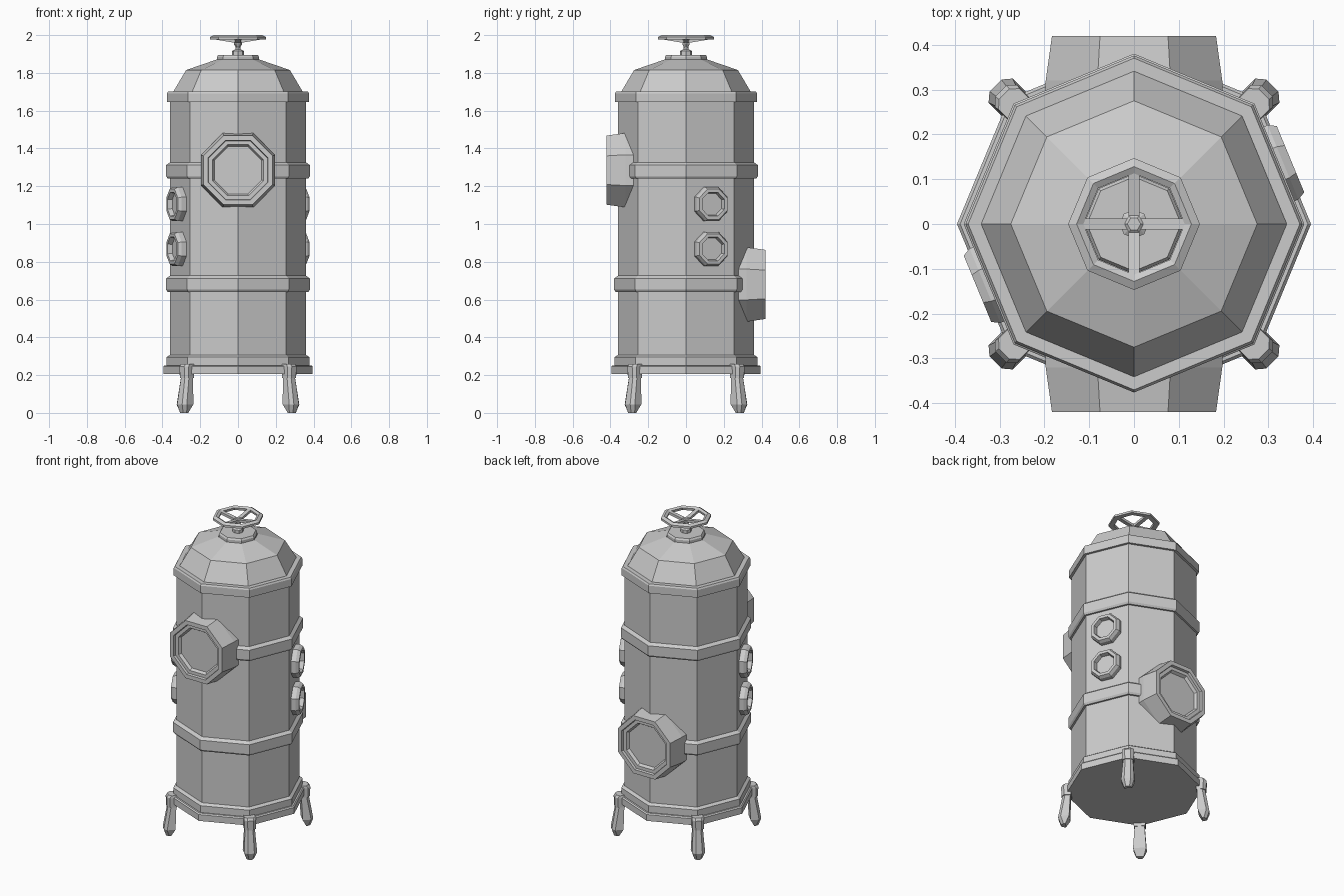
import bpy, bmesh, math
from mathutils import Matrix, Vector

if "Cube" in bpy.data.objects:
    bpy.data.objects.remove(bpy.data.objects["Cube"])


def finish(bm, name):
    bmesh.ops.remove_doubles(bm, verts=bm.verts, dist=1e-5)
    bmesh.ops.recalc_face_normals(bm, faces=bm.faces)
    me = bpy.data.meshes.new(name)
    bm.to_mesh(me)
    bm.free()
    ob = bpy.data.objects.new(name, me)
    bpy.context.collection.objects.link(ob)
    return ob


def lathe(name, profile, mat=Matrix(), offset=0.0, closed=False, sides=8):
    """Faceted revolve of (radius, height); radius 0 makes a cap."""
    bm = bmesh.new()
    rings = []
    for r, h in profile:
        if r == 0:
            rings[-1:] and bm.faces.new(rings[-1])
            continue
        rings.append([bm.verts.new(mat @ Vector((
            r * math.cos(offset + 2 * math.pi * i / sides),
            r * math.sin(offset + 2 * math.pi * i / sides), h)))
            for i in range(sides)])
    pairs = list(zip(rings, rings[1:]))
    if closed:
        pairs.append((rings[-1], rings[0]))
    for a, b in pairs:
        for i in range(sides):
            j = (i + 1) % sides
            bm.faces.new((a[i], a[j], b[j], b[i]))
    return finish(bm, name)


def loft(name, sections, mat):
    """Solid through cross-sections given as lists of points."""
    bm = bmesh.new()
    rings = [[bm.verts.new(mat @ Vector(p)) for p in s] for s in sections]
    n = len(rings[0])
    for a, b in zip(rings, rings[1:]):
        for i in range(n):
            j = (i + 1) % n
            bm.faces.new((a[i], a[j], b[j], b[i]))
    bm.faces.new(rings[0])
    bm.faces.new(rings[-1])
    return finish(bm, name)


# Tank shell, dome and top collar
lathe("tank_body", [(0.36, 0.22), (0.36, 1.69)])
lathe("dome", [(0.345, 1.69), (0.34, 1.705), (0.275, 1.815), (0.115, 1.87)])
lathe("top_collar", [(0.112, 1.865), (0.112, 1.885), (0.105, 1.895), (0.1, 1.895), (0, 0)])

# Base flange with closed underside
base = [(0.395, 0.205), (0.395, 0.245), (0.388, 0.252), (0.378, 0.252),
        (0.378, 0.295), (0.36, 0.307)]
lathe("base_flange", base)
lathe("base_plate", [(0.395, 0.205), (0, 0)])

# Reinforcing bands
for name, z in (("lower_band", 0.64), ("middle_band", 1.24)):
    lathe(name, [(0.358, z), (0.372, z), (0.38, z + 0.012), (0.38, z + 0.072), (0.358, z + 0.088)])
lathe("top_band", [(0.358, 1.645), (0.376, 1.645), (0.376, 1.692), (0.37, 1.702), (0.338, 1.702)])


# Portholes: profile uses flat-to-flat half widths, converted to corner radii
def porthole(name, profile, angle, z):
    mat = (Matrix.Translation((0, 0, z)) @ Matrix.Rotation(angle, 4, 'Z')
           @ Matrix.Rotation(math.pi / 2, 4, 'Y'))
    return mat, [(a / math.cos(math.pi / 8), d) for a, d in profile]


big = [(0.197, 0.25), (0.197, 0.32), (0.183, 0.42), (0.158, 0.42), (0.155, 0.405),
       (0.135, 0.405), (0.125, 0.388), (0, 0)]
small = [(0.09, 0.32), (0.09, 0.36), (0.08, 0.378), (0.063, 0.378), (0.057, 0.353), (0, 0)]
for name, prof, deg, z in (("front_porthole", big, -90, 1.285), ("back_porthole", big, 90, 0.68)):
    mat, pts = porthole(name, prof, math.radians(deg), z)
    lathe(name, pts, mat, math.pi / 8)
for side, deg in (("right", 22.5), ("left", 202.5)):
    for level, z in (("upper", 1.105), ("lower", 0.868)):
        mat, pts = porthole(side, small, math.radians(deg), z)
        # slide sideways nothing: each sits on the middle of its wall facet
        lathe(f"{side}_{level}_porthole", pts, mat, math.pi / 8)


# Four legs with mounting brackets
def leg_section(r0, r1, t, z):
    return [(r0, -t, z), (r1 - 0.016, -t, z), (r1, -t / 2, z),
            (r1, t / 2, z), (r1 - 0.016, t, z), (r0, t, z)]


for k in range(4):
    rot = Matrix.Rotation(math.radians(45 + 90 * k), 4, 'Z')
    loft(f"leg_{k + 1}", [leg_section(0.365, 0.41, 0.028, 0.2),
                          leg_section(0.372, 0.437, 0.038, 0.045),
                          leg_section(0.395, 0.422, 0.022, 0.0)], rot)
    loft(f"leg_bracket_{k + 1}", [leg_section(0.362, 0.418, 0.033, 0.185),
                                  leg_section(0.362, 0.42, 0.035, 0.245),
                                  leg_section(0.362, 0.41, 0.033, 0.26)], rot)

# Valve wheel: nut, stem, hub, rim and four spokes dipping to the hub
lathe("valve_nut", [(0.032, 1.893), (0.032, 1.915), (0.014, 1.925), (0.01, 1.96)])
lathe("valve_hub", [(0.012, 1.935), (0.022, 1.952), (0.022, 1.975), (0.015, 1.98), (0, 0)], sides=6)
lathe("valve_rim", [(0.147, 1.977), (0.147, 1.99), (0.128, 2.0), (0.113, 1.992), (0.116, 1.977)],
      closed=True)
for k in range(4):
    rot = Matrix.Rotation(math.radians(90 * k), 4, 'Z')
    loft(f"valve_spoke_{k + 1}",
         [[(r, -0.012, z - 0.008), (r, 0.012, z - 0.008), (r, 0.012, z + 0.008), (r, -0.012, z + 0.008)]
          for r, z in ((0.01, 1.966), (0.122, 1.985))], rot)
